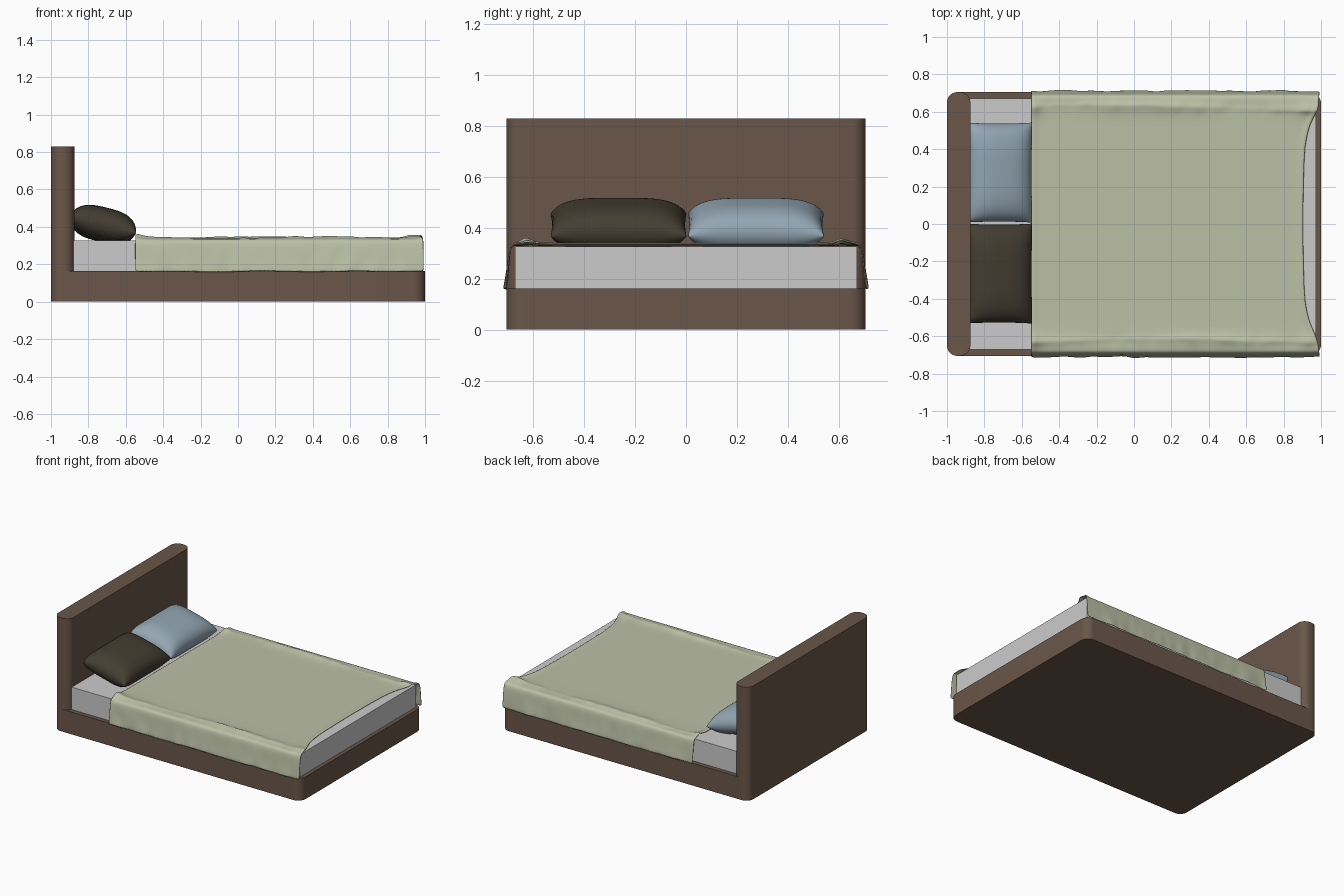
import bpy, bmesh
from math import sin, cos, pi, exp, radians
from mathutils import Vector, noise

if "Cube" in bpy.data.objects:
    bpy.data.objects.remove(bpy.data.objects["Cube"])


def material(name, rgb):
    m = bpy.data.materials.new(name)
    m.diffuse_color = (*rgb, 1)
    m.use_nodes = True
    m.node_tree.nodes["Principled BSDF"].inputs["Base Color"].default_value = m.diffuse_color
    return m


BROWN = material("brown_fabric", (0.144, 0.093, 0.067))
SAGE = material("sage_cloth", (0.50, 0.53, 0.38))
BLUE = material("blue_cloth", (0.29, 0.38, 0.45))
DARK = material("dark_cloth", (0.058, 0.047, 0.031))


def finish(name, bm, mat=None, angle=35):
    bmesh.ops.recalc_face_normals(bm, faces=bm.faces)
    me = bpy.data.meshes.new(name)
    bm.to_mesh(me)
    bm.free()
    ob = bpy.data.objects.new(name, me)
    bpy.context.collection.objects.link(ob)
    if mat:
        me.materials.append(mat)
    bpy.ops.object.select_all(action='DESELECT')
    ob.select_set(True)
    bpy.context.view_layer.objects.active = ob
    bpy.ops.object.shade_smooth_by_angle(angle=radians(angle))
    return ob


def slab(name, lo, hi, mat=None, radius=0, foot_only=False):
    """Box with its vertical edges rounded."""
    bm = bmesh.new()
    bmesh.ops.create_cube(bm, size=1)
    for v in bm.verts:
        v.co = Vector([(a + b) / 2 + c * (b - a) for a, b, c in zip(lo, hi, v.co)])
    if radius:
        mid = (lo[0] + hi[0]) / 2
        edges = [e for e in bm.edges
                 if abs(e.verts[0].co.z - e.verts[1].co.z) > 0.01
                 and (not foot_only or e.verts[0].co.x > mid)]
        bmesh.ops.bevel(bm, geom=edges, offset=radius, segments=8,
                        profile=0.5, affect='EDGES')
    return finish(name, bm, mat)


def grid_faces(bm, rows):
    for a, b in zip(rows, rows[1:]):
        for i in range(len(a) - 1):
            bm.faces.new((a[i], a[i + 1], b[i + 1], b[i]))


def pillow(name, cy, mat, n=28):
    """Puffy cushion leaning on the headboard, flattened on the mattress."""
    bm = bmesh.new()
    tilt = radians(14)
    for side in (1, -1):
        rows = []
        for i in range(n + 1):
            row = []
            for j in range(n + 1):
                u = sin(pi / 2 * (2 * i / n - 1))
                v = sin(pi / 2 * (2 * j / n - 1))
                puff = max(0, (1 - abs(u) ** 3) * (1 - abs(v) ** 4)) ** 0.5
                h = side * 0.093 * puff
                # sides bow in slightly between the corners
                px = 0.183 * u * (1 - 0.03 * (1 - v * v))
                py = 0.267 * v * (1 - 0.02 * (1 - u * u))
                x = -0.722 + px * cos(tilt) + h * sin(tilt)
                z = 0.412 - px * sin(tilt) + h * cos(tilt)
                row.append(bm.verts.new((x, cy + py, max(z, 0.328))))
            rows.append(row)
        grid_faces(bm, rows)
    bmesh.ops.remove_doubles(bm, verts=bm.verts, dist=0.0005)
    return finish(name, bm, mat, 60)


def blanket(name, mat, nx=110):
    """Sheet over the mattress: flat top, rumpled ridges, hanging sides."""
    half = [(0.0, .334), (.15, .334), (.3, .334), (.42, .334), (.52, .334),
            (.57, .335), (.595, .338), (.61, .342), (.625, .346), (.64, .341),
            (.655, .338), (.67, .336), (.685, .330), (.693, .318), (.697, .29),
            (.70, .25), (.705, .20), (.71, .16)]
    section = [(-y, z) for y, z in half[:0:-1]] + half
    bm = bmesh.new()
    rows = []
    for i in range(nx + 1):
        t = i / nx
        row = []
        for y, z in section:
            s, a = (1 if y > 0 else -1), abs(y)
            # foot edge curves back in the middle, reaches the corners
            k = min(1, max(0, (a - 0.45) / 0.2))
            foot = 0.905 + 0.02 * (a / 0.6) ** 2 + 0.06 * k * k * (3 - 2 * k)
            x = -0.55 + t * (foot + 0.55)
            wob = noise.noise(Vector((x * 4, y * 3, 2.0)))
            fine = noise.noise(Vector((x * 14, y * 9, z * 9)))
            if z > 0.325:
                end = exp(-((x - foot + 0.012) / 0.014) ** 2)
                head = exp(-((x + 0.535) / 0.012) ** 2)
                edge = exp(-((a - 0.625) / 0.03) ** 2)
                corner = exp(-((a - 0.62) / 0.035) ** 2
                             - (min(abs(x - 0.93), abs(x + 0.53)) / 0.04) ** 2)
                dz = (0.009 * end + 0.005 * head + 0.012 * corner
                      + edge * (0.006 * sin(6 * x + s) + 0.006 * fine))
                z = max(z + dz, 0.332)
                y += s * edge * (0.012 * sin(3 * x + 2 * s) + 0.008 * wob)
            else:
                drop = (0.325 - z) / 0.165
                y += s * drop * (0.004 + 0.008 * fine + 0.004 * wob)
                z += 0.006 * drop * wob
            row.append(bm.verts.new((x, y, z)))
        rows.append(row)
    grid_faces(bm, rows)
    ob = finish(name, bm, mat, 60)
    sol = ob.modifiers.new("thickness", 'SOLIDIFY')
    sol.thickness = 0.005
    sub = ob.modifiers.new("smooth", 'SUBSURF')
    sub.levels = sub.render_levels = 1
    return ob


# Frame
slab("headboard", (-1, -0.705, 0), (-0.875, 0.705, 0.83), BROWN, 0.055)
slab("bed_base", (-0.94, -0.705, 0), (1, 0.705, 0.163), BROWN, 0.06, True)

# Bedding
slab("mattress", (-0.88, -0.672, 0.15), (0.972, 0.672, 0.327))
blanket("blanket", SAGE)
pillow("blue_pillow", 0.275, BLUE)
pillow("dark_pillow", -0.265, DARK)
